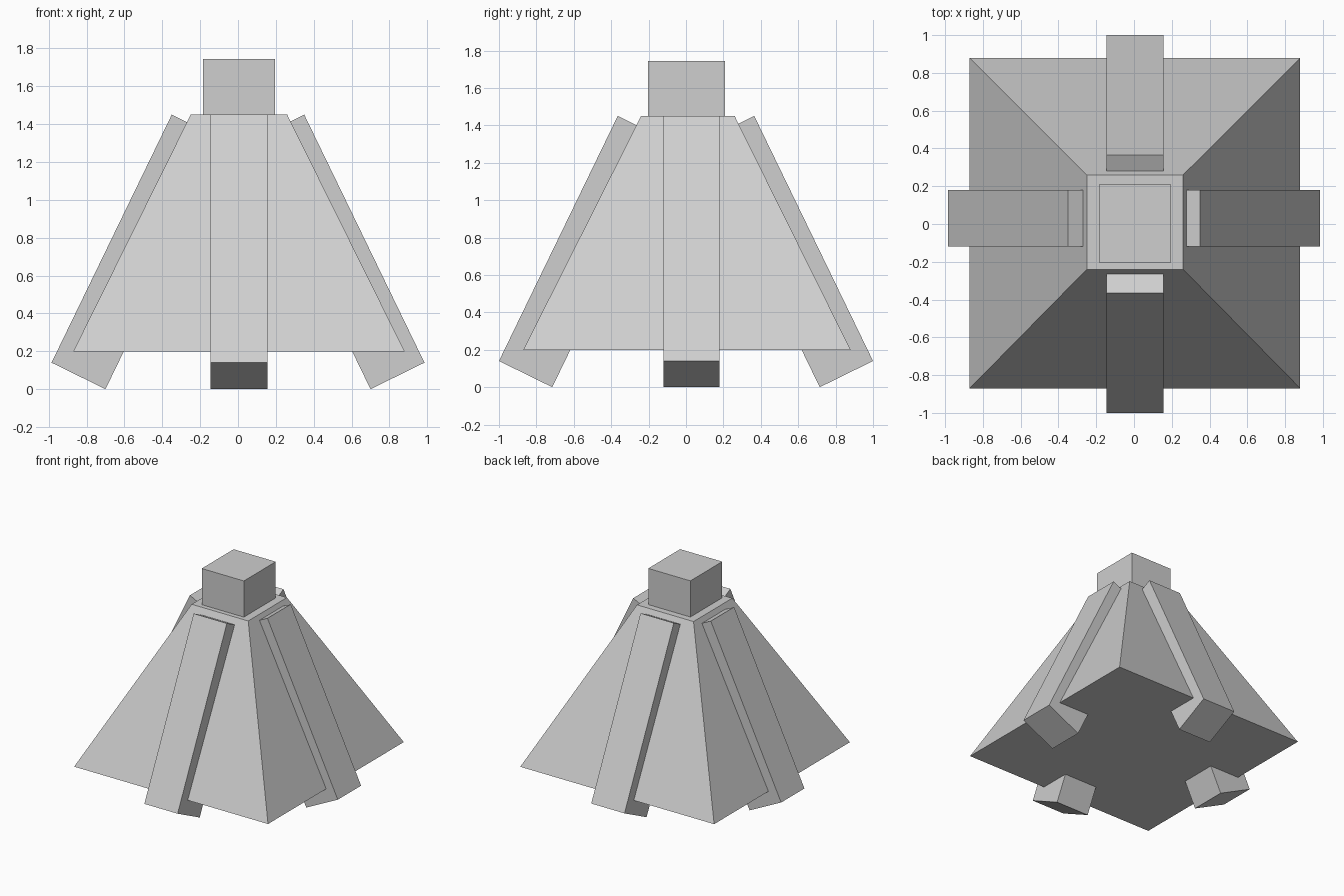
import bpy

default_cube = bpy.data.objects.get("Cube")
if default_cube:
    bpy.data.objects.remove(default_cube, do_unlink=True)

stone = bpy.data.materials.new("light grey stone")
stone.use_nodes = True
GREY = (0.62, 0.62, 0.62, 1)
stone.diffuse_color = GREY
stone.node_tree.nodes["Principled BSDF"].inputs["Base Color"].default_value = GREY


def prism(name, start, end):
    """Solid joining two matching four-cornered loops."""
    sides = [(i, (i + 1) % 4, (i + 1) % 4 + 4, i + 4) for i in range(4)]
    mesh = bpy.data.meshes.new(name)
    mesh.from_pydata(start + end, [], [(3, 2, 1, 0), (4, 5, 6, 7)] + sides)
    mesh.materials.append(stone)
    obj = bpy.data.objects.new(name, mesh)
    bpy.context.collection.objects.link(obj)
    return obj


def square(x0, x1, y0, y1, z):
    return [(x0, y0, z), (x1, y0, z), (x1, y1, z), (x0, y1, z)]


# Sloping body and the block on its summit
prism("pyramid_body", square(-.87, .88, -.87, .88, .2),
      square(-.25, .26, -.24, .26, 1.45))
prism("summit_block", square(-.185, .195, -.203, .208, 1.45),
      square(-.185, .195, -.203, .208, 1.745))


# Tilted rectangular ramp on each side: profile of distance outward and height
def ramp(name, axis, sign, reach, low, high):
    profile = [(reach - .285, 0), (reach, .14),
               (reach - .635, 1.45), (reach - .92, 1.31)]

    def loop(across):
        if axis == "x":
            return [(sign * r, across, z) for r, z in profile]
        return [(across, sign * r, z) for r, z in profile]

    # Order the two ends so that the faces point outward
    ends = [loop(low), loop(high)]
    if (axis == "x") == (sign > 0):
        ends.reverse()
    prism(name, *ends)


ramp("front_ramp", "y", -1, 1.0, -.145, .155)
ramp("back_ramp", "y", 1, 1.0, -.145, .155)
ramp("left_ramp", "x", 1, .985, -.12, .18)
ramp("right_ramp", "x", -1, .985, -.12, .18)
